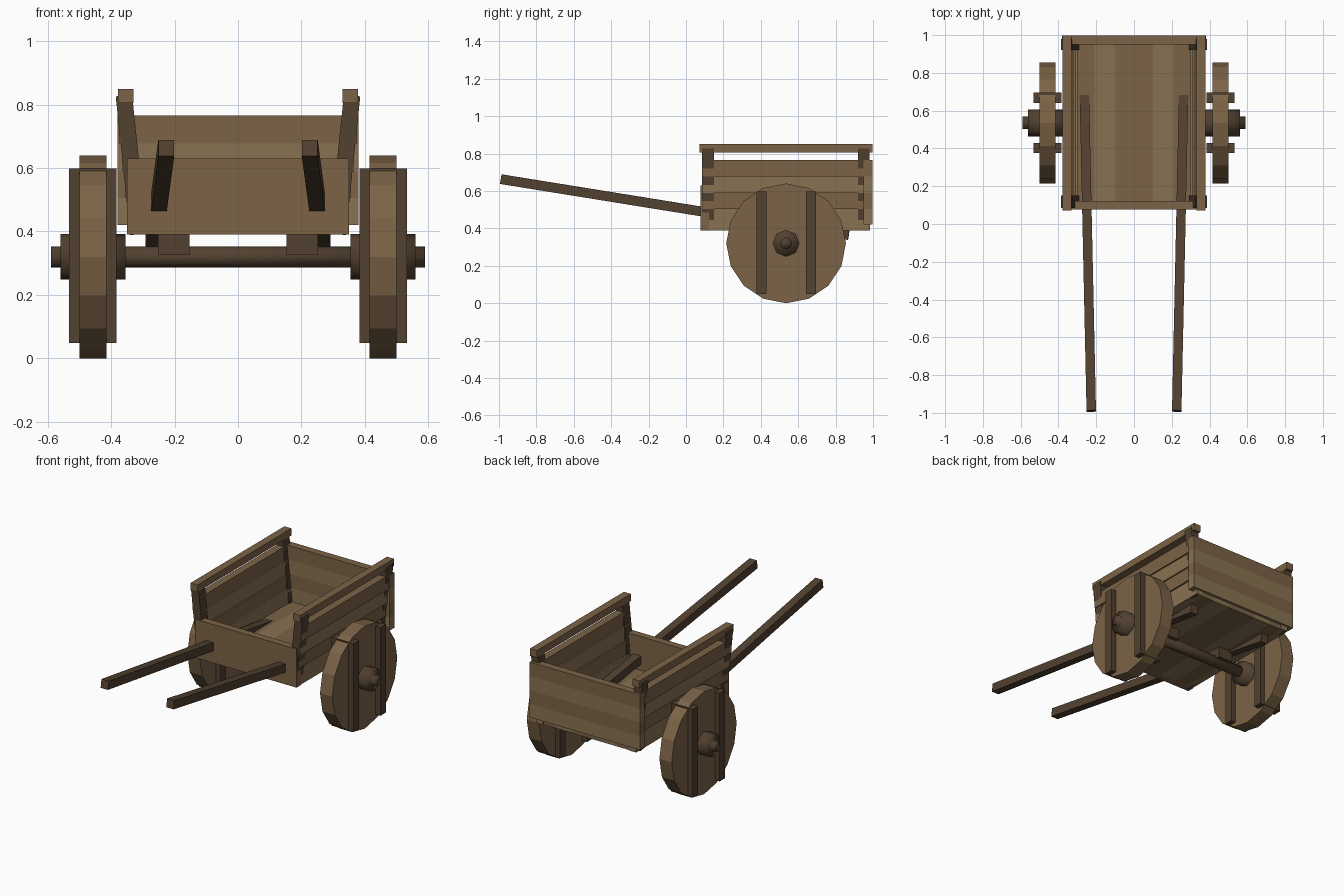
import bpy, math
from mathutils import Vector, Quaternion

if "Cube" in bpy.data.objects:
    bpy.data.objects.remove(bpy.data.objects["Cube"])


def material(name, rgb):
    m = bpy.data.materials.new(name)
    m.diffuse_color = (*rgb, 1)
    m.use_nodes = True
    m.node_tree.nodes["Principled BSDF"].inputs["Base Color"].default_value = m.diffuse_color
    return m


MID = material("wood_mid", (0.20, 0.125, 0.062))
LIGHT = material("wood_light", (0.25, 0.17, 0.085))
DARK = material("wood_dark", (0.085, 0.053, 0.030))


def box(name, x, y, z, mat, rot=None):
    """Box from (min, max) ranges, optionally rotated about its centre."""
    bpy.ops.mesh.primitive_cube_add(size=1, location=[sum(r) / 2 for r in (x, y, z)])
    o = bpy.context.object
    o.name = name
    o.scale = [r[1] - r[0] for r in (x, y, z)]
    if rot:
        o.rotation_mode = 'QUATERNION'
        o.rotation_quaternion = rot
    o.data.materials.append(mat)
    return o


def side(s, a, b):
    """Mirror an x range to side s."""
    return tuple(sorted((s * a, s * b)))


def cyl(name, x, r, sides, mat, smooth=False):
    """Cylinder along x on the axle line, with a vertex at the top."""
    bpy.ops.mesh.primitive_cylinder_add(vertices=sides, radius=r, depth=x[1] - x[0],
                                        location=(sum(x) / 2, 0.535, 0.32),
                                        rotation=(0, math.pi / 2, 0))
    o = bpy.context.object
    o.name = name
    o.data.materials.append(mat)
    if smooth:
        bpy.ops.object.shade_smooth()
        # turn a vertex of the section to the top
    o.rotation_euler = (0, math.pi / 2, 0)
    bpy.context.view_layer.update()
    for v in o.data.vertices:
        v.co.x, v.co.y = v.co.y, -v.co.x
    return o


rows = [(0.39, 0.505, LIGHT), (0.505, 0.59, MID), (0.59, 0.678, LIGHT), (0.678, 0.765, MID)]
lean = math.atan(0.046 / 0.44)


def lean_x(z):
    return 0.36 - (0.83 - z) * math.tan(lean)


# Floor planks
edges = [-0.31, -0.21, -0.1, 0.1, 0.21, 0.31]
for i in range(5):
    box("floor_plank", (edges[i], edges[i + 1]), (0.09, 0.98), (0.39, 0.42), LIGHT if i % 2 else MID)

# Front board and stacked back boards
box("front_board", (-0.35, 0.35), (0.077, 0.122), (0.39, 0.63), MID)
for z0, z1, mat in rows:
    box("back_board", (-0.38, 0.38), (0.95, 0.997), (max(z0, 0.42), z1), mat)

# Axle
cyl("axle", (-0.59, 0.59), 0.033, 8, DARK, True)

for s in (-1, 1):
    # Side boards, stepping outward with height
    for z0, z1, mat in rows:
        c = lean_x((z0 + z1) / 2)
        box("side_board", side(s, c - 0.022, c + 0.026), (0.087, 0.985), (z0, z1), mat)

    # Leaning corner posts and top rail
    for y in ((0.085, 0.15), (0.92, 0.98)):
        c = lean_x(0.61)
        box("side_post", side(s, c - 0.026, c + 0.026), y, (0.39, 0.83), DARK,
            Quaternion((0, 1, 0), s * lean))
    box("top_rail", side(s, 0.33, 0.378), (0.072, 0.997), (0.805, 0.85), MID)

    # Pull shafts running under the floor
    a, b = Vector((s * 0.226, -1.0, 0.665)), Vector((s * 0.267, 0.88, 0.362))
    m, h = (a + b) / 2, (b - a).length / 2
    box("pull_shaft", (m.x - 0.025, m.x + 0.025), (m.y - h + 0.01, m.y + h - 0.01),
        (m.z - 0.026, m.z + 0.026), DARK, (b - a).to_track_quat('Y', 'Z'))

    # Axle blocks
    box("axle_block", side(s, 0.153, 0.252), (0.48, 0.59), (0.325, 0.392), DARK)

    # Wheel, hub and wheel battens
    cyl("wheel", side(s, 0.415, 0.5), 0.32, 16, MID)
    cyl("wheel_hub", side(s, 0.355, 0.56), 0.072, 8, DARK, True)
    for y in (0.403, 0.668):
        box("wheel_batten", side(s, 0.383, 0.533), (y - 0.027, y + 0.027), (0.048, 0.598), DARK)
